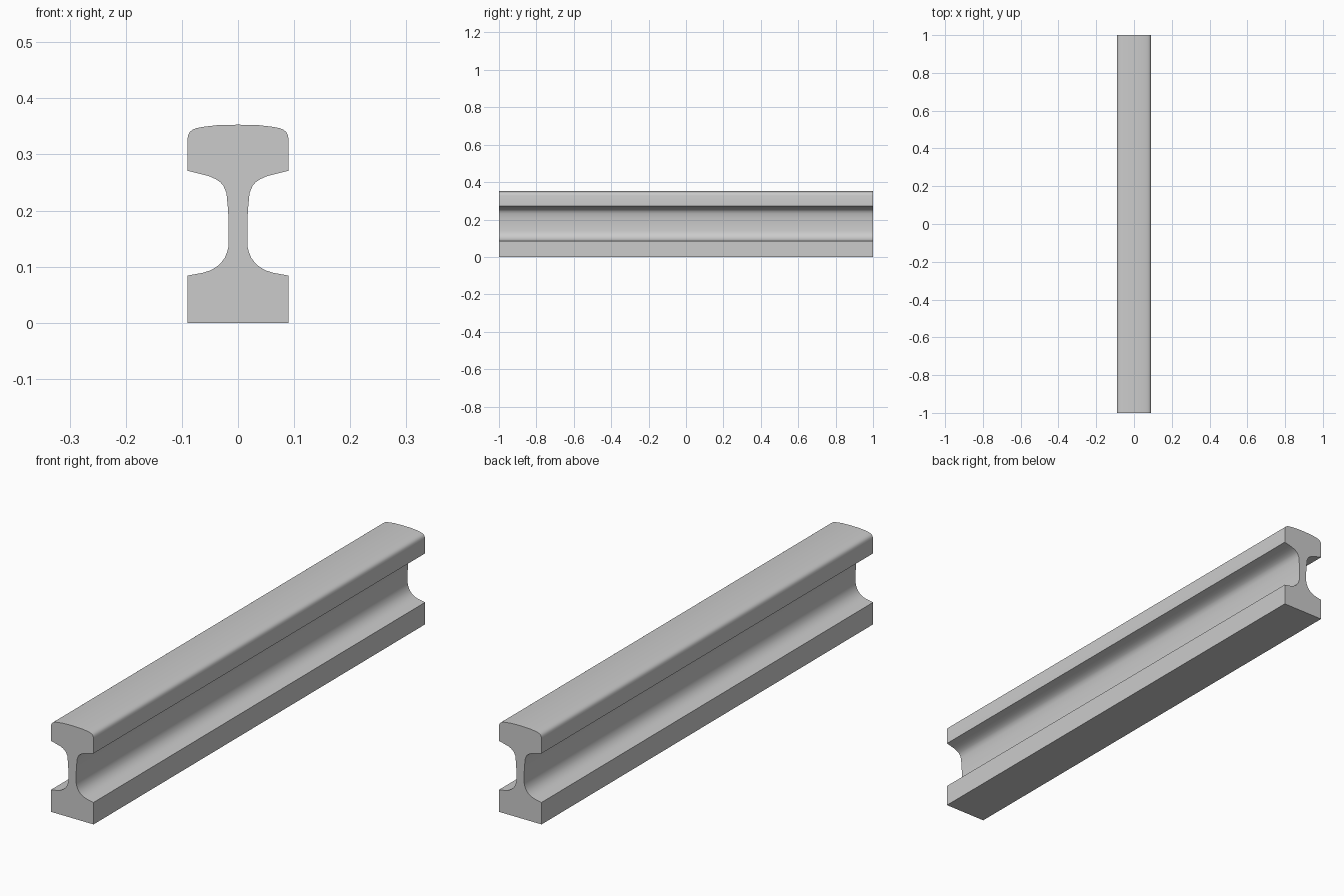
import bpy, bmesh, math

if "Cube" in bpy.data.objects:
    bpy.data.objects.remove(bpy.data.objects["Cube"])

# Right half of the rail cross-section (x, z), bottom to top
half = [
    (0.09, 0.0), (0.09, 0.084),                                    # foot
    (0.063, 0.089), (0.050, 0.093), (0.039, 0.099), (0.030, 0.107),
    (0.0235, 0.116), (0.019, 0.127), (0.0165, 0.138),              # lower fillet
    (0.0165, 0.180), (0.018, 0.204), (0.0205, 0.231),              # web
    (0.026, 0.244), (0.031, 0.250), (0.040, 0.256),
    (0.051, 0.261), (0.066, 0.265), (0.09, 0.271),                 # upper fillet
    (0.09, 0.328), (0.0885, 0.335), (0.086, 0.340), (0.081, 0.344),
    (0.074, 0.347), (0.058, 0.3497), (0.038, 0.352), (0.0, 0.353),  # head
]
profile = half + [(-x, z) for x, z in reversed(half[:-1])]

# Extrude the profile along the rail's length
bm = bmesh.new()
face = bm.faces.new([bm.verts.new((x, -1, z)) for x, z in profile])
ext = bmesh.ops.extrude_face_region(bm, geom=[face], use_keep_orig=True)
for v in ext["geom"]:
    if isinstance(v, bmesh.types.BMVert):
        v.co.y = 1
bmesh.ops.recalc_face_normals(bm, faces=bm.faces)

mesh = bpy.data.meshes.new("rail")
bm.to_mesh(mesh)
bm.free()
rail = bpy.data.objects.new("rail", mesh)
bpy.context.collection.objects.link(rail)

# Smooth fillets with crisp foot, head and end edges
bpy.context.view_layer.objects.active = rail
rail.select_set(True)
bpy.ops.object.shade_smooth_by_angle(angle=math.radians(35))
